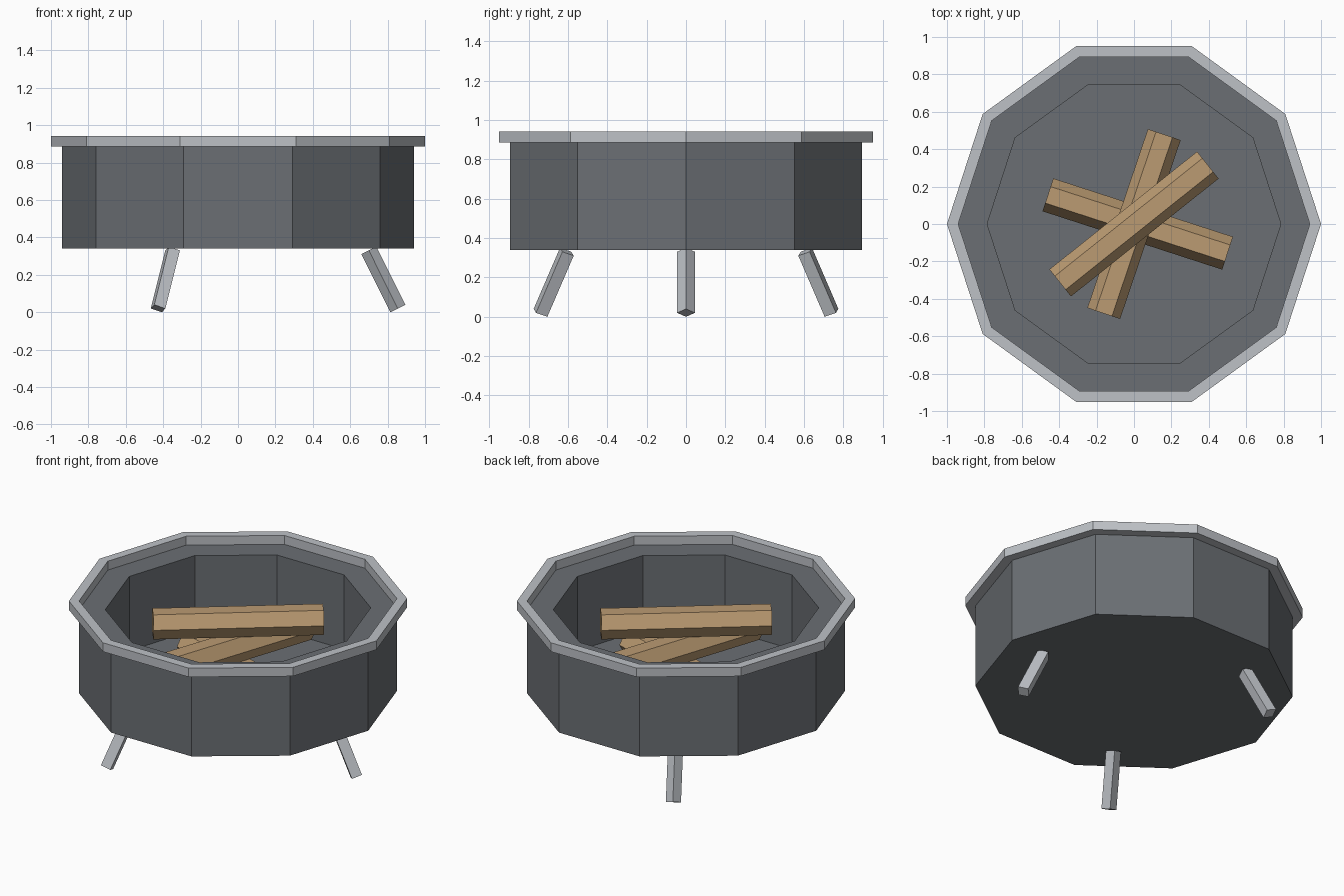
import bpy, bmesh, math
from mathutils import Matrix

cube = bpy.data.objects.get("Cube")
if cube:
    bpy.data.objects.remove(cube, do_unlink=True)


def material(name, color):
    mat = bpy.data.materials.new(name)
    mat.use_nodes = True
    mat.diffuse_color = (*color, 1)
    bsdf = next(n for n in mat.node_tree.nodes if n.type == 'BSDF_PRINCIPLED')
    bsdf.inputs["Base Color"].default_value = (*color, 1)
    return mat


def finish(bm, name, mat):
    bmesh.ops.recalc_face_normals(bm, faces=bm.faces)
    mesh = bpy.data.meshes.new(name)
    bm.to_mesh(mesh)
    bm.free()
    mesh.materials.append(mat)
    obj = bpy.data.objects.new(name, mesh)
    bpy.context.collection.objects.link(obj)
    return obj


def revolve(name, profile, mat, sides=10, closed=False):
    """Ten-sided turned shape; open profiles are capped at both ends."""
    bm = bmesh.new()
    rings = []
    for r, z in profile:
        angles = [math.tau * i / sides for i in range(sides)]
        rings.append([bm.verts.new((r * math.cos(a), r * math.sin(a), z)) for a in angles])
    pairs = list(zip(rings, rings[1:]))
    if closed:
        pairs.append((rings[-1], rings[0]))
    else:
        bm.faces.new(rings[0])
        bm.faces.new(rings[-1])
    for low, high in pairs:
        for i in range(sides):
            j = (i + 1) % sides
            bm.faces.new((low[i], low[j], high[j], high[i]))
    return finish(bm, name, mat)


def prism(name, sides, radius, length, matrix, mat):
    bm = bmesh.new()
    bmesh.ops.create_cone(bm, cap_ends=True, segments=sides, radius1=radius,
                          radius2=radius, depth=length, matrix=matrix)
    return finish(bm, name, mat)


def turn(degrees, axis):
    return Matrix.Rotation(math.radians(degrees), 4, axis)


iron = material("dark iron", (0.147, 0.159, 0.174))
steel = material("pale steel", (0.509, 0.533, 0.565))
wood = material("tan wood", (0.497, 0.328, 0.168))

# Thick-walled fire bowl with a sunken floor
revolve("bowl", [(0.94, 0.34), (0.94, 0.885), (0.785, 0.885), (0.785, 0.40)], iron)

# Raised rim around the edge
revolve("rim", [(0.94, 0.885), (1.0, 0.885), (1.0, 0.943), (0.94, 0.943)], steel, closed=True)

# Three splayed legs, square in section with a corner facing outward
for k in range(3):
    place = turn(120 * k, 'Z') @ Matrix.Translation((0.777, 0, 0.175)) @ turn(-26.5, 'Y')
    prism(f"leg_{k + 1}", 4, 0.045, 0.347, place, steel)

# Stacked hexagonal logs, flat side up
log_radius = 0.0925
log_height = math.sqrt(3) * log_radius
for k, (x, yaw) in enumerate([(0.02, -18), (0, 71.3), (0, 38.6)]):
    z = 0.40 + log_height * (k + 0.5)
    place = Matrix.Translation((x, 0, z)) @ turn(yaw, 'Z') @ turn(90, 'Y') @ turn(30, 'Z')
    # create_cone starts its corners on local x or y; the check keeps a flat side on top
    log = prism(f"log_{k + 1}", 6, log_radius, 1.01, place, wood)
    top = max(v.co.z for v in log.data.vertices)
    if top - z > log_height * 0.55:
        fix = Matrix.Translation((x, 0, z)) @ turn(yaw, 'Z') @ turn(30, 'X')
        back = turn(-yaw, 'Z') @ Matrix.Translation((-x, 0, -z))
        log.data.transform(fix @ back)
